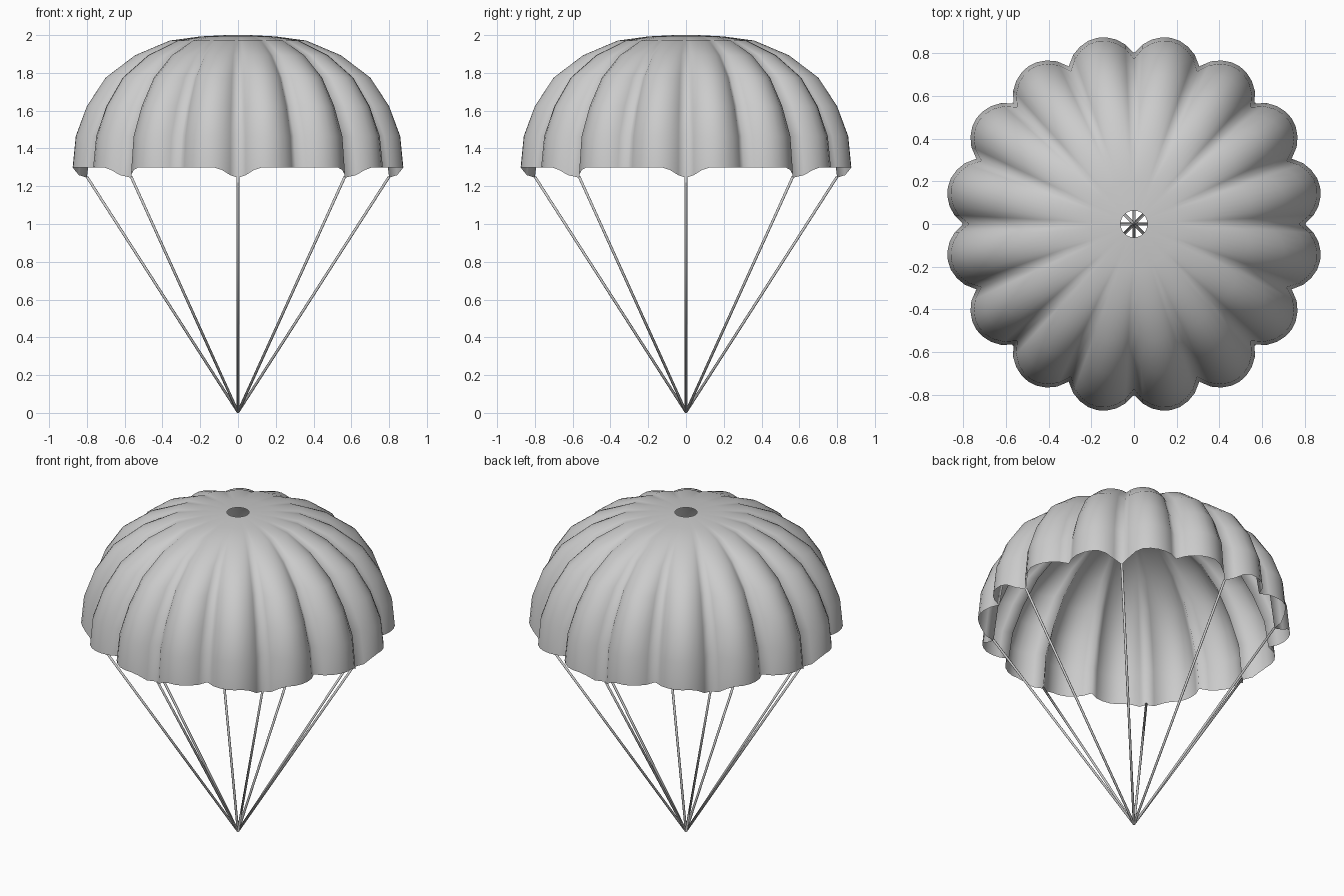
import bpy, bmesh, math
from mathutils import Vector

if "Cube" in bpy.data.objects:
    bpy.data.objects.remove(bpy.data.objects["Cube"])

GORES, SEG = 16, 8
N = GORES * SEG

# canopy rings: outer radius, height, depth of the fold between gores
RINGS = [(0.89, 1.30, 0.09), (0.874, 1.465, 0.10), (0.815, 1.624, 0.11),
         (0.714, 1.775, 0.10), (0.555, 1.893, 0.065), (0.367, 1.971, 0.025),
         (0.20, 1.993, 0.0), (0.063, 2.0, 0.0)]


def finish(bm, name):
    bmesh.ops.recalc_face_normals(bm, faces=bm.faces)
    for f in bm.faces:
        f.smooth = True
    me = bpy.data.meshes.new(name)
    bm.to_mesh(me)
    bm.free()
    ob = bpy.data.objects.new(name, me)
    bpy.context.collection.objects.link(ob)
    return ob


# scalloped canopy with open vent; hem dips where the lines attach
bm = bmesh.new()
rows = []
for k, (r, z, depth) in enumerate(RINGS):
    row = []
    for i in range(N):
        a = 2 * math.pi * i / N
        bulge = abs(math.sin(math.pi * (i % SEG) / SEG)) ** 0.75
        rad = r - depth * (1 - bulge)
        zz = z
        if k == 0:
            m = i % (2 * SEG)
            d = min(m, 2 * SEG - m)
            if d < 3:
                zz -= 0.055 * math.cos(d / 3 * math.pi / 2) ** 2
        row.append(bm.verts.new((rad * math.cos(a), rad * math.sin(a), zz)))
    rows.append(row)
for lo, hi in zip(rows, rows[1:]):
    for i in range(N):
        j = (i + 1) % N
        bm.faces.new((lo[i], lo[j], hi[j], hi[i]))
finish(bm, "canopy")

# eight suspension lines meeting at one point
for n in range(8):
    a = n * math.pi / 4
    top = Vector((0.8 * math.cos(a), 0.8 * math.sin(a), 1.25))
    bottom = Vector((0, 0, 0.004))
    axis = top - bottom
    bm = bmesh.new()
    bmesh.ops.create_cone(bm, cap_ends=True, segments=8, radius1=0.007,
                          radius2=0.007, depth=axis.length)
    ob = finish(bm, f"suspension_line_{n + 1}")
    ob.location = (top + bottom) / 2
    ob.rotation_euler = axis.to_track_quat('Z', 'Y').to_euler()
